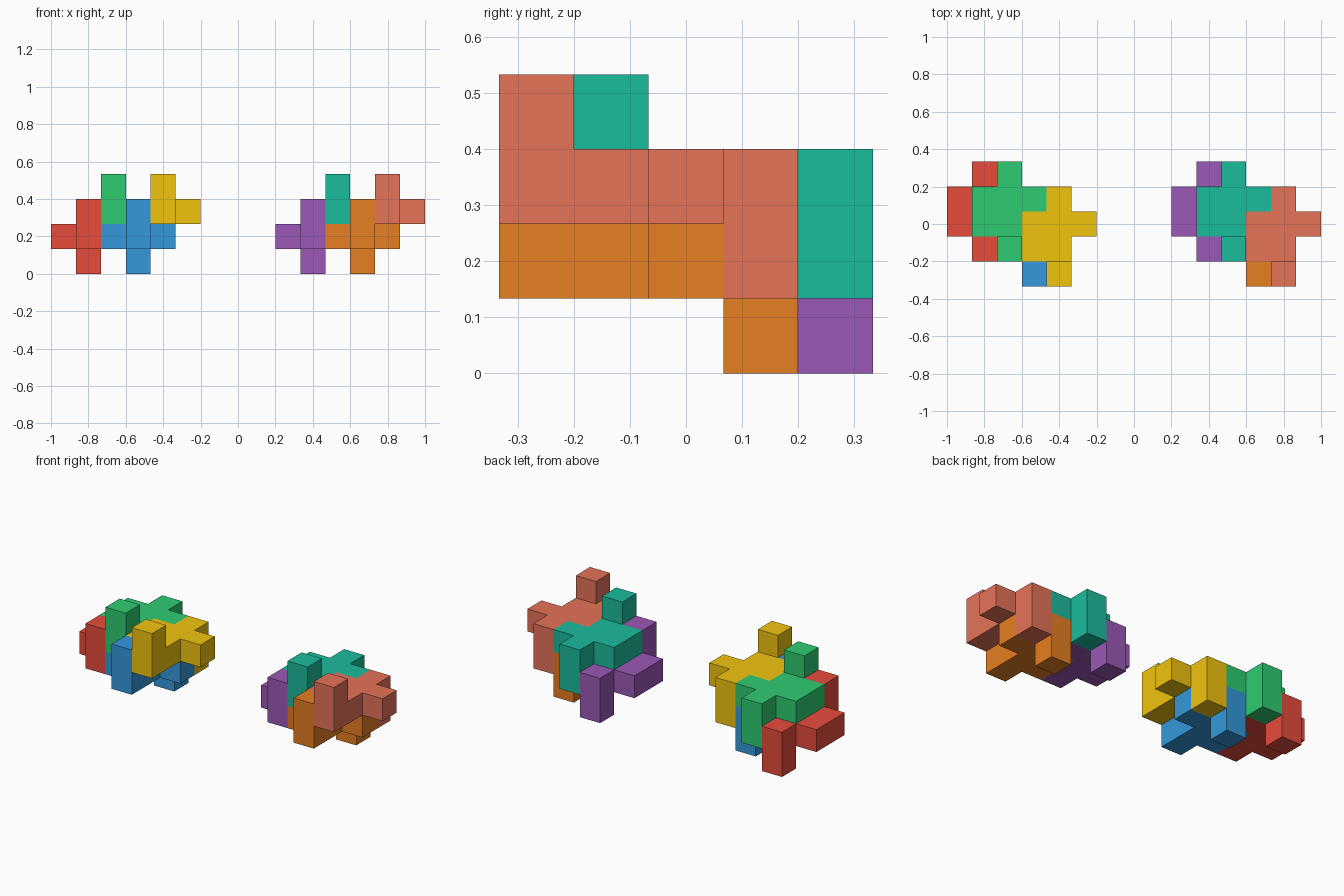
import bpy, bmesh
from mathutils import Vector

if "Cube" in bpy.data.objects:
    bpy.data.objects.remove(bpy.data.objects["Cube"])

U = 2 / 15  # edge of one unit cube

# Cells of the repeated nine-cube tile (x, y, z in unit cubes)
TILE = [(1, 2, 1), (1, 3, 1),            # core
        (0, 2, 1), (0, 3, 1),            # left arm
        (2, 3, 1),                       # right arm
        (1, 1, 1), (1, 1, 2),            # front arm, turned up
        (1, 4, 1), (1, 4, 0)]            # back arm, turned down


def linear(hex_code):
    c = [int(hex_code[i:i + 2], 16) / 255 for i in (0, 2, 4)]
    return [v / 12.92 if v <= 0.04045 else ((v + 0.055) / 1.055) ** 2.4 for v in c] + [1]


def tile(name, shift, x0, colour):
    """One polycube with only its outer faces, flat areas merged."""
    cells = {tuple(a + b for a, b in zip(c, shift)) for c in TILE}
    origin = Vector((x0, -2.5 * U, 0))
    bm = bmesh.new()
    for c in sorted(cells):
        for axis in range(3):
            for sign in (-1, 1):
                near = list(c)
                near[axis] += sign
                if tuple(near) in cells:
                    continue
                corners = []
                for a, b in ((0, 0), (1, 0), (1, 1), (0, 1)):
                    p = Vector(c)
                    p[axis] += sign > 0
                    p[(axis + 1) % 3] += a
                    p[(axis + 2) % 3] += b
                    corners.append(bm.verts.new(origin + p * U))
                bm.faces.new(corners if sign > 0 else corners[::-1])
    bmesh.ops.remove_doubles(bm, verts=bm.verts, dist=1e-4)
    bmesh.ops.dissolve_limit(bm, angle_limit=0.01, verts=bm.verts, edges=bm.edges)
    mesh = bpy.data.meshes.new(name)
    bm.to_mesh(mesh)
    bm.free()
    mat = bpy.data.materials.new(name + "_colour")
    mat.diffuse_color = linear(colour)
    mat.use_nodes = True
    mat.node_tree.nodes["Principled BSDF"].inputs["Base Color"].default_value = mat.diffuse_color
    mesh.materials.append(mat)
    bpy.context.collection.objects.link(bpy.data.objects.new(name, mesh))


# Where the four interlocking tiles of a cluster sit
SHIFTS = {"outer_tile": (0, 0, 0), "upper_tile": (1, 0, 1),
          "lower_tile": (2, -1, 0), "end_tile": (3, -1, 1)}

# Two identical clusters in different colours
CLUSTERS = {"left": (-1.0, ("e74c3c", "2ecc71", "3498db", "f1c40f")),
            "right": (0.2, ("9b59b6", "1abc9c", "e67e22", "e67359"))}

for side, (x0, colours) in CLUSTERS.items():
    for (part, shift), colour in zip(SHIFTS.items(), colours):
        tile(f"{side}_{part}", shift, x0, colour)
